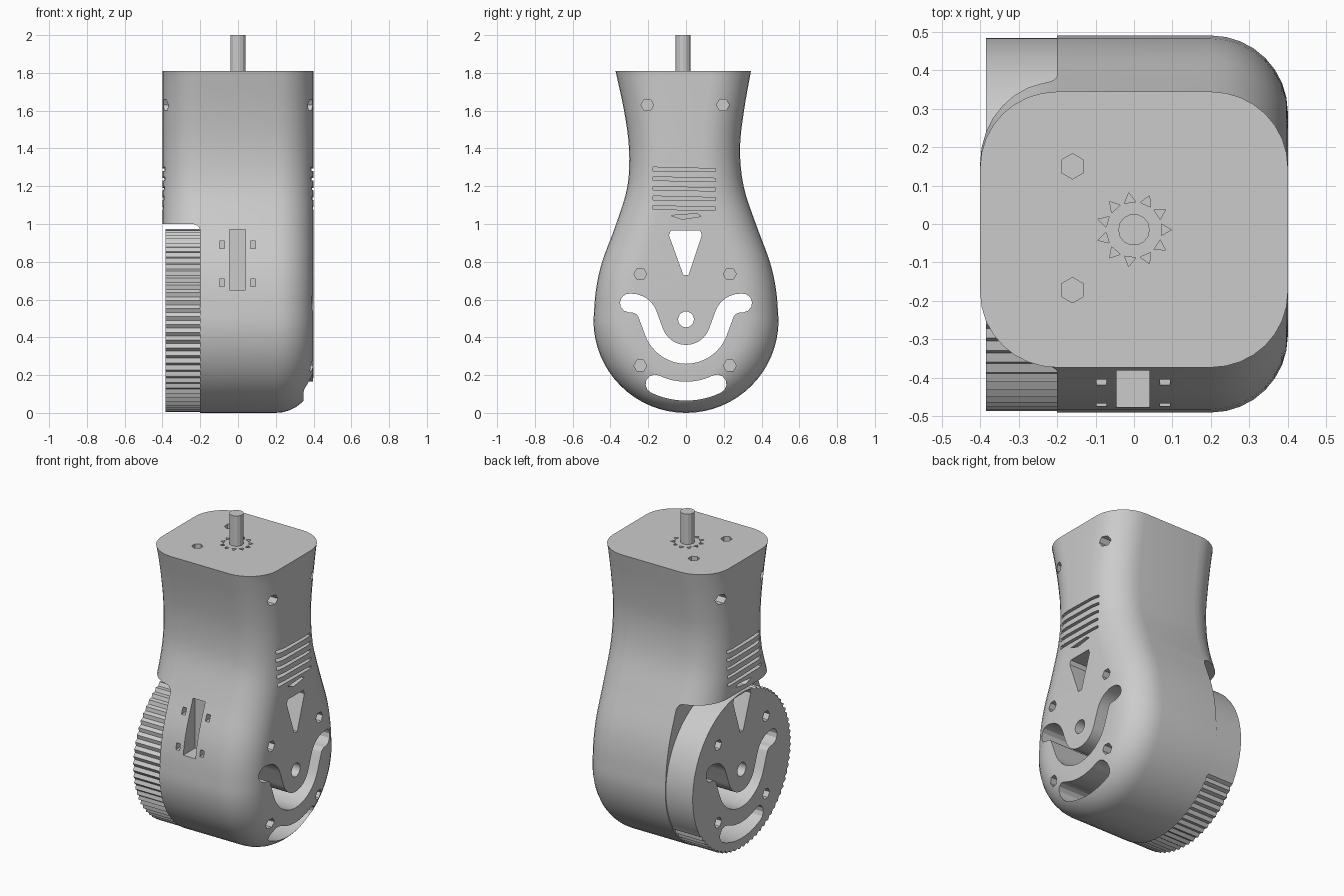
import bpy, bmesh
from math import sin, cos, pi, radians
from mathutils import Vector

if "Cube" in bpy.data.objects:
    bpy.data.objects.remove(bpy.data.objects["Cube"])

grey = bpy.data.materials.new("plain grey")
grey.use_nodes = True
grey.diffuse_color = (0.6, 0.6, 0.6, 1)
grey.node_tree.nodes["Principled BSDF"].inputs["Base Color"].default_value = (0.6, 0.6, 0.6, 1)


def loft(name, rings):
    """Skin a list of closed point rings, cap both ends and make an object."""
    bm = bmesh.new()
    rows = [[bm.verts.new(p) for p in ring] for ring in rings]
    n = len(rows[0])
    for a, b in zip(rows, rows[1:]):
        for i in range(n):
            j = (i + 1) % n
            bm.faces.new((a[i], a[j], b[j], b[i]))
    bm.faces.new(rows[0])
    bm.faces.new(rows[-1])
    bmesh.ops.recalc_face_normals(bm, faces=bm.faces)
    mesh = bpy.data.meshes.new(name)
    bm.to_mesh(mesh)
    bm.free()
    mesh.materials.append(grey)
    obj = bpy.data.objects.new(name, mesh)
    bpy.context.collection.objects.link(obj)
    return obj


PLACE = {"x": lambda u, v, d: (d, u, v),
         "y": lambda u, v, d: (u, d, v),
         "z": lambda u, v, d: (u, v, d)}


def prism(name, pts, lo, hi, axis="x"):
    return loft(name, [[PLACE[axis](u, v, d) for u, v in pts] for d in (lo, hi)])


def circle(u, v, r, n, turn=0.0):
    return [(u + r * cos(turn + 2 * pi * i / n), v + r * sin(turn + 2 * pi * i / n)) for i in range(n)]


def box(u0, u1, v0, v1):
    return [(u0, v0), (u1, v0), (u1, v1), (u0, v1)]


def arc(u, v, r, a0, a1, n):
    angles = [radians(a0 + (a1 - a0) * i / n) for i in range(n + 1)]
    return [Vector((u + r * cos(a), v + r * sin(a))) for a in angles]


def smooth(pts, steps=4):
    """Catmull-Rom curve through the points."""
    p = [Vector(q) for q in pts]
    p = [2 * p[0] - p[1]] + p + [2 * p[-1] - p[-2]]
    out = []
    for a, b, c, d in zip(p, p[1:], p[2:], p[3:]):
        for s in range(steps):
            t = s / steps
            out.append(0.5 * (2 * b + (c - a) * t + (2 * a - 5 * b + 4 * c - d) * t ** 2
                              + (3 * b - a - 3 * c + d) * t ** 3))
    return out + [p[-2]]


def offset(path, d):
    """Shift an open path sideways, to the left of its direction."""
    out = []
    last = len(path) - 1
    for i, p in enumerate(path):
        t = (path[min(i + 1, last)] - path[max(i - 1, 0)]).normalized()
        out.append(p + Vector((-t.y, t.x)) * d)
    return out


def stroke(path, r):
    """Outline of a round-ended slot along a path."""
    def cap(c, start):
        v = start - c
        return [c + Vector((v.x * cos(a) + v.y * sin(a), v.y * cos(a) - v.x * sin(a)))
                for a in (pi * k / 6 for k in range(1, 6))]
    left, right = offset(path, r), offset(path, -r)
    return left + cap(path[-1], left[-1]) + right[::-1] + cap(path[0], right[0])


# Body: keyhole side profile with rounded edges on both sides
HUB, R, TOP, EDGE = 0.49, 0.49, 1.81, 0.2
waist = [(0.328, 1.6), (0.302, 1.4), (0.31, 1.2), (0.37, 1.0), (0.444, 0.8), (0.477, 0.65), (R, HUB)]
front = [Vector((-p.x, p.y)) for p in smooth([(0.373, TOP)] + waist)]
back = smooth([(0.344, TOP), (0.307, 1.6), (0.286, 1.4), (0.305, 1.2)] + waist[3:])
profile = front + arc(0, HUB, R, 180, 360, 32)[1:-1] + back[::-1]


def inset(d):
    ring = offset(profile, d)
    ring[0].y = ring[-1].y = TOP
    return ring


stations = [(0.2 + EDGE * sin(a), EDGE * (1 - cos(a))) for a in (pi / 2 * k / 8 for k in range(9))]
stations = [(-x, d) for x, d in stations[::-1]] + stations
body = loft("body", [[(x, p.x, p.y) for p in inset(d)] for x, d in stations])

# Drive disc with a ribbed front and lower rim
TEETH = 72
rim = []
for i in range(2 * TEETH):
    a = pi * i / TEETH
    ribbed = cos(a) < -0.2 or sin(a) < -0.5
    r = (0.487 if i % 2 else 0.474) if ribbed else 0.484
    rim.append((r * cos(a), HUB + r * sin(a)))
disc = prism("drive_disc", rim, -0.385, -0.2)

# Shaft
SHAFT_Y = -0.015
shaft = prism("shaft", circle(0, SHAFT_Y, 0.041, 14), 1.7, 2.0, "z")

# Side recess that receives the disc, with a rounded inner corner
corner = [tuple(p) for p in arc(-0.24, 0.96, 0.04, 0, 90, 5)]
recess = prism("recess_cutter", [(-0.6, -0.2), (-0.2, -0.2)] + corner + [(-0.6, 1.0)], -0.8, 0.8, "y")

# Openings that pass through from side to side
cutters = []


def opening(pts, lo=-0.6, hi=0.6, axis="x"):
    cutters.append(prism("opening_cutter", pts, lo, hi, axis))


bend = [Vector((-0.3, 0.582))] + arc(-0.288, 0.491, 0.09, 90, 20, 6)
wave = bend + arc(0, HUB, 0.18, 200, 340, 18) + [Vector((-p.x, p.y)) for p in bend[::-1]]
opening(stroke(wave, 0.05))
opening(stroke(arc(0, HUB, 0.375, 244, 296, 12), 0.05))
opening(circle(0, 0.495, 0.042, 20))
opening([(-0.014, 0.73), (0.014, 0.73), (0.084, 0.94), (0.075, 0.965), (-0.08, 0.965), (-0.09, 0.94)])

# Screw pockets and vents on both sides
for lo, hi in ((0.31, 0.6), (-0.6, -0.31)):
    for y, z in ((0.2, 1.63), (0.237, 0.735), (0.237, 0.25)):
        for s in (-1, 1):
            opening(circle(s * y - 0.005, z, 0.034, 6), lo, hi)
    for k in range(5):
        z = 1.085 + 0.051 * k
        opening([(-0.175, z - 0.008), (0.155, z - 0.012), (0.155, z + 0.004), (-0.175, z + 0.012)], lo, hi)
    opening([(-0.08, 1.045), (-0.02, 1.025), (0.08, 1.04), (0.06, 1.055)], lo, hi)

# Front switch slot and clip holes
opening(box(-0.045, 0.04, 0.65, 0.97), -0.7, -0.36, "y")
for x in (-0.085, 0.08):
    for z in (0.69, 0.89):
        opening(box(x - 0.013, x + 0.013, z - 0.02, z + 0.02), -0.7, -0.37, "y")

# Top screw pockets and the ring of notches round the shaft
for y in (0.15, -0.172):
    opening(circle(-0.16, y, 0.033, 6, pi / 6), 1.7, 1.9, "z")
for k in range(11):
    a = 2 * pi * k / 11
    opening(circle(0.08 * cos(a), SHAFT_Y + 0.08 * sin(a), 0.017, 3, a), 1.78, 1.9, "z")


def volume(mesh):
    bm = bmesh.new()
    bm.from_mesh(mesh)
    result = bm.calc_volume()
    bm.free()
    return result


def cut(obj, cutter):
    """Subtract the cutter, keeping only a sound result."""
    before = volume(obj.data)
    for solver in ("MANIFOLD", "EXACT"):
        mod = obj.modifiers.new("cut", "BOOLEAN")
        mod.operation = "DIFFERENCE"
        mod.solver = solver
        mod.object = cutter
        graph = bpy.context.evaluated_depsgraph_get()
        mesh = bpy.data.meshes.new_from_object(obj.evaluated_get(graph))
        obj.modifiers.remove(mod)
        if 0.6 * before < volume(mesh) < 1.001 * before:
            obj.data = mesh
            return


cut(body, recess)
for cutter in cutters:
    cut(body, cutter)
    cut(disc, cutter)
for cutter in cutters + [recess]:
    bpy.data.objects.remove(cutter)

# Smooth curved walls, keep edges sharp
for obj in (body, disc, shaft):
    bpy.ops.object.select_all(action="DESELECT")
    obj.select_set(True)
    bpy.context.view_layer.objects.active = obj
    bpy.ops.object.shade_smooth_by_angle(angle=radians(25))
